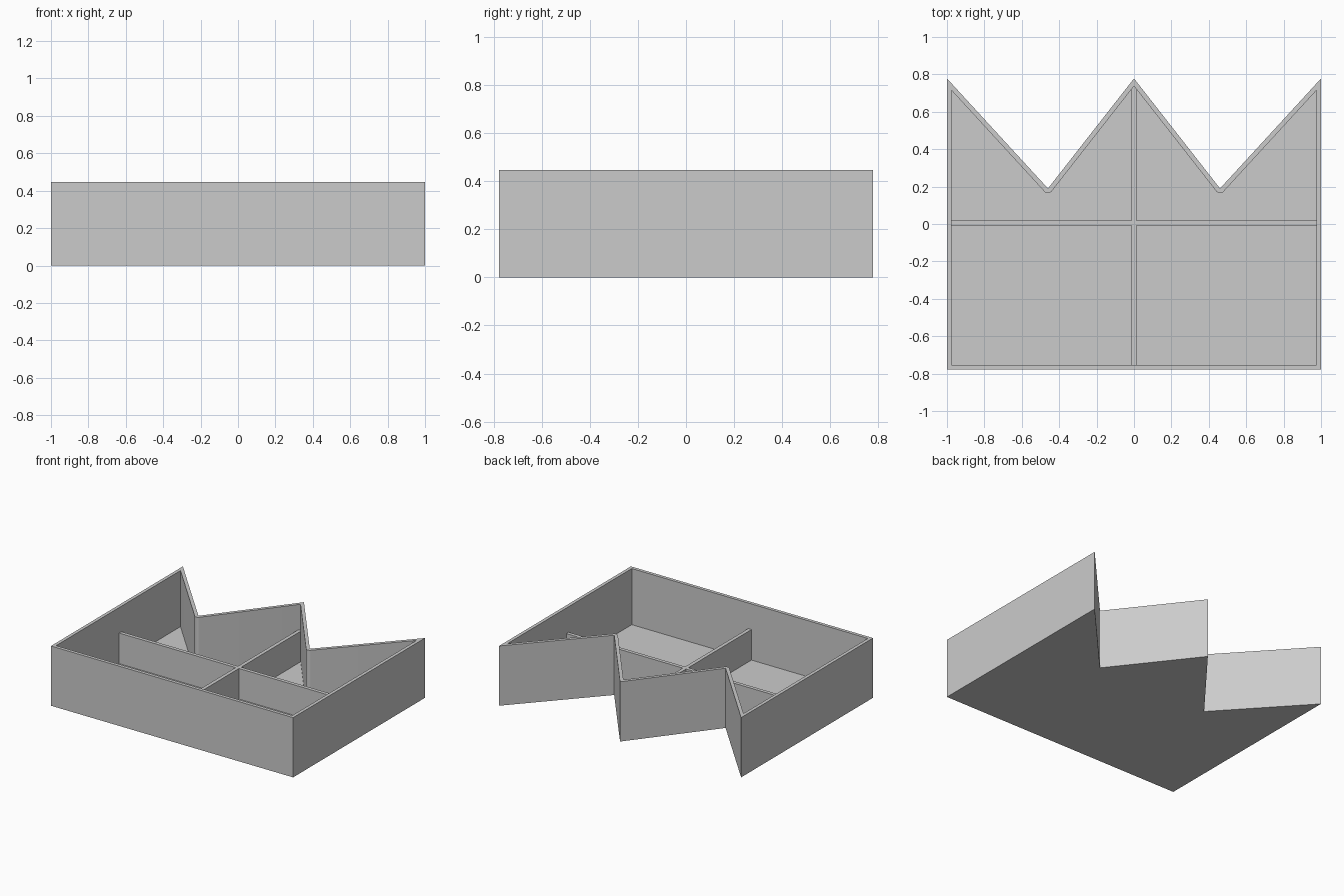
import bpy, bmesh
from math import radians, pi
from mathutils import Vector

if "Cube" in bpy.data.objects:
    bpy.data.objects.remove(bpy.data.objects["Cube"], do_unlink=True)

WALL, FLOOR, HEIGHT, DIVIDER = 0.025, 0.027, 0.446, 0.255
ARC_STEPS = 8

grey = bpy.data.materials.new("plain grey")
grey.use_nodes = True
grey.diffuse_color = (0.6, 0.6, 0.6, 1)
grey.node_tree.nodes["Principled BSDF"].inputs["Base Color"].default_value = (0.6, 0.6, 0.6, 1)


def finish(name, bm):
    bmesh.ops.recalc_face_normals(bm, faces=bm.faces)
    mesh = bpy.data.meshes.new(name)
    bm.to_mesh(mesh)
    bm.free()
    mesh.materials.append(grey)
    obj = bpy.data.objects.new(name, mesh)
    bpy.context.collection.objects.link(obj)
    bpy.ops.object.select_all(action="DESELECT")
    bpy.context.view_layer.objects.active = obj
    obj.select_set(True)
    bpy.ops.object.shade_smooth_by_angle(angle=radians(30))
    return obj


def inward(a, b):
    """Inward unit normal of an edge in a counter-clockwise outline."""
    d = (b - a).normalized()
    return Vector((-d.y, d.x))


def inset_points(prev, p, nxt):
    """Inset corner: a mitre, or a rounded arc at an inward notch."""
    n1, n2 = inward(prev, p), inward(p, nxt)
    if (p - prev).cross(nxt - p) > 0:
        return [p + (n1 + n2) * WALL / (1 + n1.dot(n2))]
    return [p + WALL * n1.slerp(n2, i / ARC_STEPS) for i in range(ARC_STEPS + 1)]


def ring(bm, points, z):
    return [bm.verts.new((p.x, p.y, z)) for p in points]


def skirt(bm, low, high):
    for i in range(len(low)):
        bm.faces.new((low[i - 1], low[i], high[i], high[i - 1]))


# Tray shell: zigzag back, rounded inside the notches
outline = [Vector(p) for p in ((-1, -0.778), (1, -0.778), (1, 0.778), (0.46, 0.19),
                               (0, 0.778), (-0.46, 0.19), (-1, 0.778))]
count = len(outline)
corners = [inset_points(outline[i - 1], p, outline[(i + 1) % count])
           for i, p in enumerate(outline)]

bm = bmesh.new()
outer_low, outer_top = ring(bm, outline, 0), ring(bm, outline, HEIGHT)
inner_low, inner_top, groups = [], [], []
for pts in corners:
    inner_low += ring(bm, pts, FLOOR)
    groups.append(ring(bm, pts, HEIGHT))
    inner_top += groups[-1]
skirt(bm, outer_low, outer_top)
skirt(bm, inner_low, inner_top)
bm.faces.new(outer_low)
bm.faces.new(inner_low)

# Rim: a quad per wall, a fan at each notch
for i in range(count):
    bm.faces.new((outer_top[i - 1], outer_top[i], groups[i][0], groups[i - 1][-1]))
    for a, b in zip(groups[i], groups[i][1:]):
        bm.faces.new((outer_top[i], b, a))
finish("tray_shell", bm)

# Cross-shaped divider, its ends sunk into the walls and floor
half, mid = 0.0135, 0.005
right, front, back = 0.985, -0.765, 0.743
side = [(half, front), (half, mid - half), (right, mid - half),
        (right, mid + half), (half, mid + half), (half, back)]
plan = [Vector(p) for p in side + [(-x, y) for x, y in reversed(side)]]
bm = bmesh.new()
low, top = ring(bm, plan, FLOOR / 2), ring(bm, plan, DIVIDER)
skirt(bm, low, top)
bm.faces.new(low)
bm.faces.new(top)
finish("cross_divider", bm)
